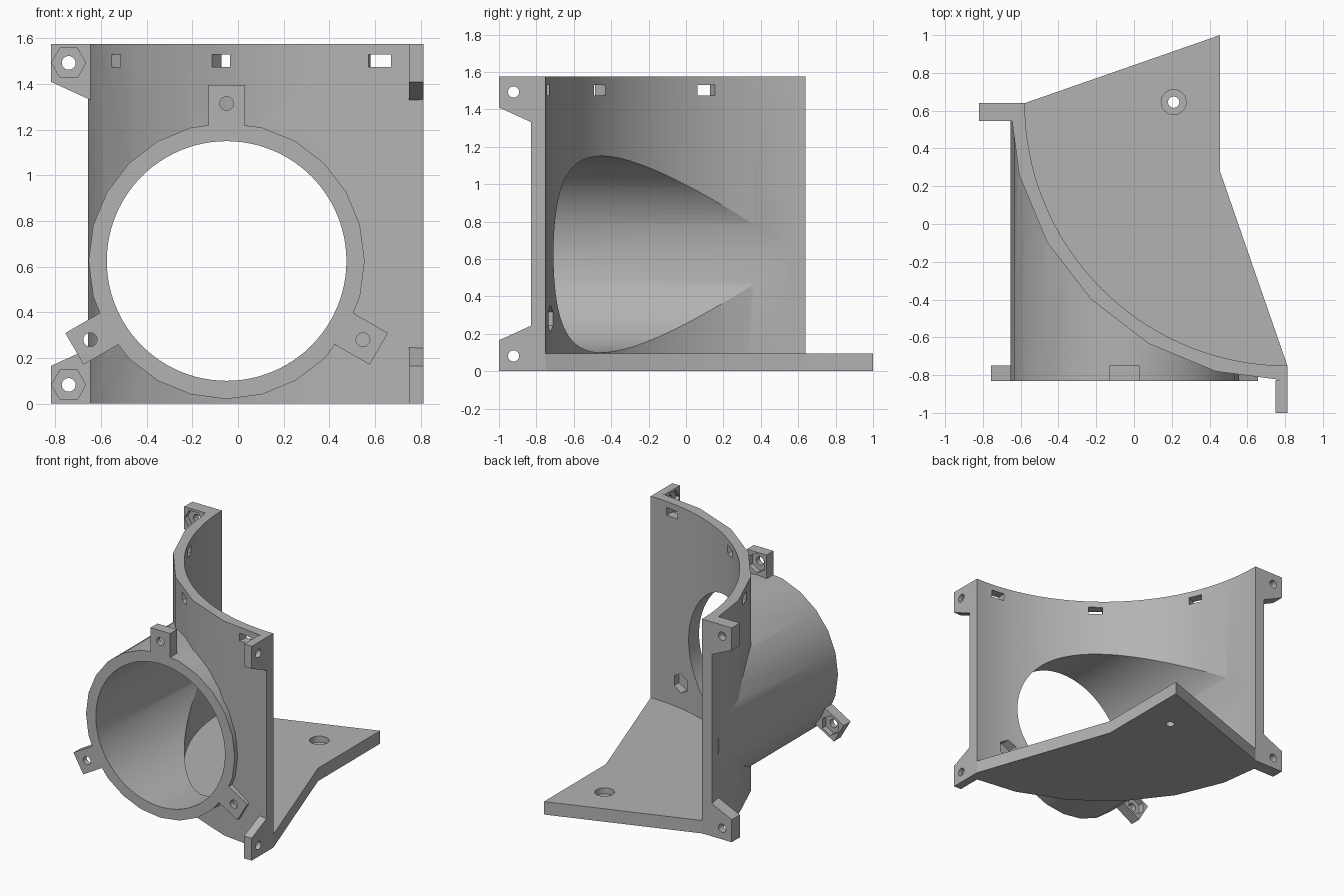
import bpy, bmesh
from math import cos, sin, radians, pi

if "Cube" in bpy.data.objects:
    bpy.data.objects.remove(bpy.data.objects["Cube"], do_unlink=True)

GREY = bpy.data.materials.new("plain grey")
GREY.use_nodes = True
GREY.diffuse_color = (0.45, 0.45, 0.45, 1)
GREY.node_tree.nodes["Principled BSDF"].inputs["Base Color"].default_value = GREY.diffuse_color

# Main dimensions
CX, CY = 0.812, 0.64            # axis of the curved wall
R_IN, R_OUT = 1.39, 1.47
HEIGHT, PLATE = 1.575, 0.095
TX, TZ = -0.05, 0.625           # axis of the round duct
T_IN, T_OUT = 0.525, 0.605
FRONT = -0.83

AXES = {
    "x": lambda u, v, w: (w, u, v),
    "y": lambda u, v, w: (u, w, v),
    "z": lambda u, v, w: (u, v, w),
}


def prism(name, points, axis, lo, hi):
    """Extrude a 2D outline along an axis."""
    bm = bmesh.new()
    verts = [bm.verts.new(AXES[axis](u, v, lo)) for u, v in points]
    face = bm.faces.new(verts)
    new = bmesh.ops.extrude_face_region(bm, geom=[face])["geom"]
    shift = AXES[axis](0, 0, hi - lo)
    bmesh.ops.translate(bm, vec=shift, verts=[g for g in new if isinstance(g, bmesh.types.BMVert)])
    bmesh.ops.recalc_face_normals(bm, faces=bm.faces)
    mesh = bpy.data.meshes.new(name)
    bm.to_mesh(mesh)
    bm.free()
    mesh.materials.append(GREY)
    ob = bpy.data.objects.new(name, mesh)
    bpy.context.collection.objects.link(ob)
    return ob


def arc(cx, cy, r, a0, a1, n):
    angles = [radians(a0 + (a1 - a0) * i / n) for i in range(n + 1)]
    return [(cx + r * cos(a), cy + r * sin(a)) for a in angles]


def ring(cx, cy, r, n, phase=0):
    return arc(cx, cy, r, phase, phase + 360, n)[:-1]


def combine(target, operation, points, axis, lo, hi):
    """Boolean a prism into the target and discard the helper."""
    tool = prism("helper", points, axis, lo, hi)
    tool.hide_render = True
    mod = target.modifiers.new("combine", "BOOLEAN")
    mod.operation = operation
    mod.solver = "EXACT"
    mod.object = tool
    bpy.context.view_layer.objects.active = target
    bpy.ops.object.modifier_apply(modifier=mod.name)
    bpy.data.objects.remove(tool, do_unlink=True)


def cut(target, *args):
    combine(target, "DIFFERENCE", *args)


def polar(angle, radial, side):
    """Point at a distance along and across a spoke of the duct mouth."""
    a = radians(angle)
    return (TX + radial * cos(a) - side * sin(a), TZ + radial * sin(a) + side * cos(a))


# Quarter-round wall joined to the duct, then hollowed
housing = prism("curved_wall_and_duct", [(CX, CY)] + arc(CX, CY, R_OUT, 180, 270, 6), "z", 0, HEIGHT)
combine(housing, "UNION", ring(TX, TZ, T_OUT, 24), "y", FRONT, 0.55)
cut(housing, ring(CX, CY, R_IN, 192), "z", -0.1, HEIGHT + 0.1)
cut(housing, ring(TX, TZ, T_IN, 96), "y", FRONT - 0.1, 0.62)

# Slots near the top of the wall
for angle in (202.5, 232.5, 262.5):
    a = radians(angle)
    slot = [(CX + r * cos(a) - s * sin(a), CY + r * sin(a) + s * cos(a))
            for r, s in ((1.3, -0.05), (1.6, -0.05), (1.6, 0.05), (1.3, 0.05))]
    cut(housing, slot, "z", 1.475, 1.53)

# Base plate with a counterbored screw hole
outline = arc(CX, CY, R_IN, 180, 270, 48) + [(0.455, 0.28), (0.455, 1.0)]
plate = prism("base_plate", outline, "z", 0, PLATE)
cut(plate, ring(0.21, 0.645, 0.03, 32), "z", -0.1, 0.2)
cut(plate, ring(0.21, 0.645, 0.066, 32), "z", 0.05, 0.2)
parts = [housing, plate]

# Screw lugs around the duct mouth, with nut pockets behind
for name, angle in (("top_lug", 90), ("right_lug", 210), ("left_lug", 330)):
    corners = [polar(angle, r, s) for r, s in ((0.595, -0.08), (0.77, -0.08), (0.77, 0.08), (0.595, 0.08))]
    lug = prism(name, corners, "y", FRONT, FRONT + 0.08)
    centre = polar(angle, 0.69, 0)
    nut = ring(*centre, 0.072, 6, angle)
    cut(lug, ring(*centre, 0.03, 32), "y", -1, 0)
    cut(lug, nut, "y", FRONT + 0.04, -0.6)
    parts.append(lug)
    if name == "left_lug":
        cut(housing, nut, "y", FRONT + 0.04, -0.6)


# Tapered mounting tabs on both upright edges of the wall
def tab(name, axis, tip, root, lo, hi, pocket, upper):
    def z(d):
        return HEIGHT - d if upper else d
    shape = [(tip, z(0)), (root, z(0)), (root, z(0.245)), (tip, z(0.165))]
    ob = prism(name, shape, axis, lo, hi)
    centre = (tip + 0.078, z(0.082))
    cut(ob, ring(*centre, 0.03, 32), axis, lo - 0.1, hi + 0.1)
    cut(ob, ring(*centre, 0.075, 6), axis, lo - 0.1, lo + pocket)
    parts.append(ob)


for level, upper in (("upper", True), ("lower", False)):
    tab(level + "_right_tab", "y", -0.82, -0.645, 0.545, CY, 0.04, upper)
    tab(level + "_left_tab", "x", -1.0, -0.825, 0.75, CX, 0.03, upper)

# Smooth the round surfaces, keep the corners crisp
bpy.ops.object.select_all(action="DESELECT")
for ob in parts:
    ob.select_set(True)
bpy.context.view_layer.objects.active = housing
bpy.ops.object.shade_smooth_by_angle(angle=pi / 9)
